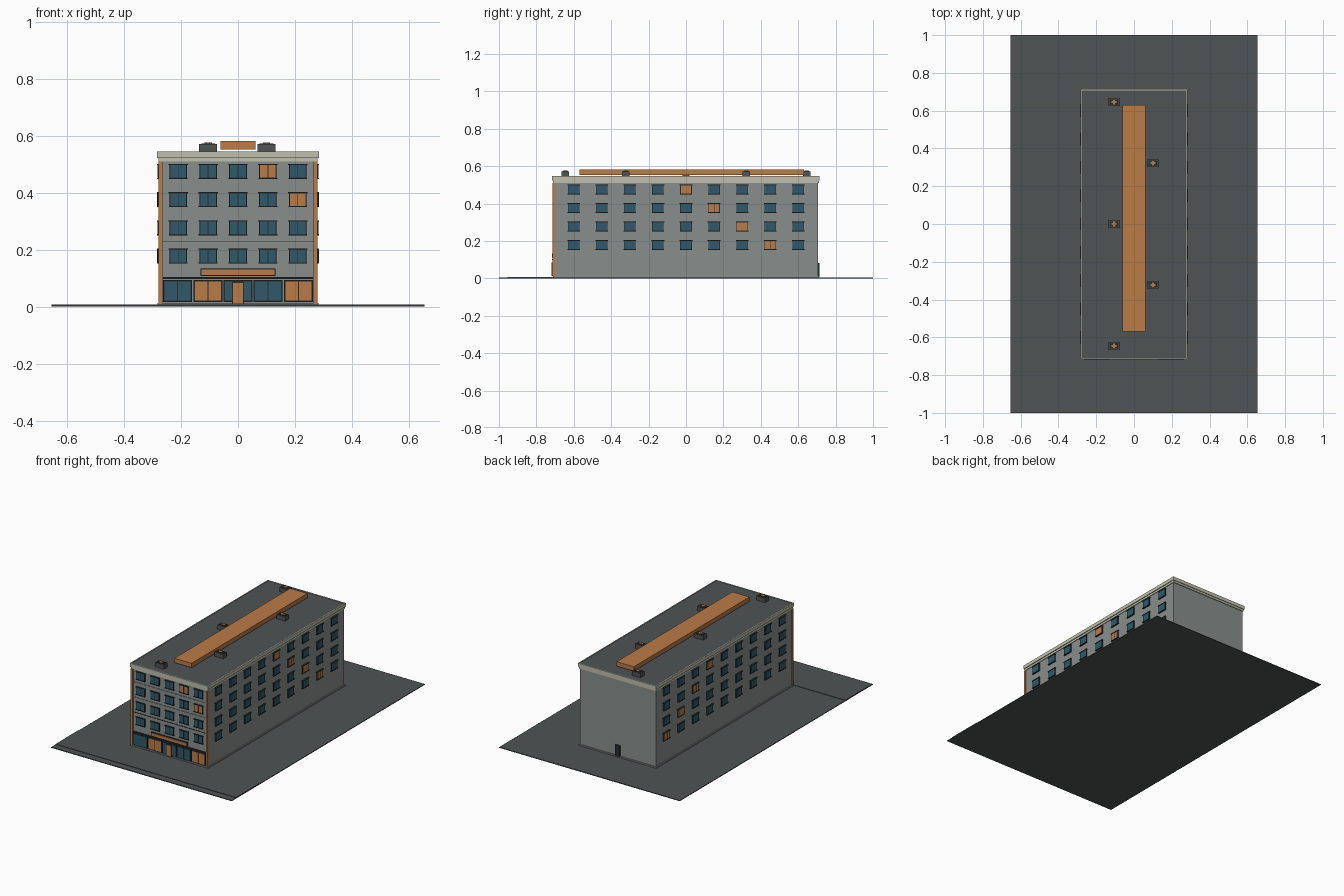
import bpy, bmesh
from mathutils import Matrix, Vector

cube = bpy.data.objects.get("Cube")
if cube:
    bpy.data.objects.remove(cube, do_unlink=True)


def material(name, rgb):
    m = bpy.data.materials.new(name)
    m.use_nodes = True
    m.diffuse_color = (*rgb, 1)
    bsdf = next(n for n in m.node_tree.nodes if n.type == 'BSDF_PRINCIPLED')
    bsdf.inputs["Base Color"].default_value = (*rgb, 1)
    bsdf.inputs["Roughness"].default_value = 0.8
    return m


WALL = material("wall grey", (0.25, 0.275, 0.265))
TRIM = material("pale stone", (0.52, 0.52, 0.43))
ORANGE = material("warm orange", (0.5, 0.2, 0.063))
DARK = material("asphalt grey", (0.08, 0.088, 0.088))
FRAME = material("frame charcoal", (0.02, 0.027, 0.03))
GLASS = material("window blue", (0.03, 0.1, 0.145))

HX, HY = 0.275, 0.705          # half size of the building
GROUND, ROOF = 0.005, 0.543
PITCH = 0.099                  # storey height
ROWS = [0.475 - PITCH * i for i in range(4)]


def boxes(name, mat, spans):
    """One object made of boxes, each given as (x0, x1), (y0, y1), (z0, z1)."""
    bm = bmesh.new()
    for span in spans:
        centre = Vector([(a + b) / 2 for a, b in span])
        size = [abs(b - a) for a, b in span]
        bmesh.ops.create_cube(bm, size=1, matrix=Matrix.Translation(centre) @ Matrix.Diagonal((*size, 1)))
    mesh = bpy.data.meshes.new(name)
    bm.to_mesh(mesh)
    bm.free()
    mesh.materials.append(mat)
    obj = bpy.data.objects.new(name, mesh)
    bpy.context.collection.objects.link(obj)
    return obj


def on_face(face, u, z, w, h, depth):
    """Box standing out of a facade, centred at u along it and z up it."""
    along, up = (u - w / 2, u + w / 2), (z - h / 2, z + h / 2)
    if face in ("left", "right"):
        s = 1 if face == "left" else -1
        return ((s * (HX - 0.005), s * (HX + depth)), along, up)
    s = 1 if face == "back" else -1
    return (along, (s * (HY - 0.005), s * (HY + depth)), up)


# Ground and pavement
boxes("ground_slab", DARK, [((-0.655, 0.655), (-1, 1), (0, GROUND))])
boxes("pavement", DARK, [((-0.655, 0.655), (-0.955, -0.715), (0, 0.008))])

# Building mass, plinth and roof edge
boxes("building_walls", WALL, [((-HX, HX), (-HY, HY), (GROUND, 0.525))])
boxes("plinth", WALL, [((-0.282, 0.282), (-0.711, 0.711), (GROUND, 0.013))])
boxes("cornice", TRIM, [((-0.279, 0.279), (-0.71, 0.71), (0.51, 0.523)),
                        ((-0.284, 0.284), (-0.716, 0.714), (0.523, ROOF - 0.001))])
rim = [((s * 0.278, s * 0.284), (-0.716, 0.714), (0.535, 0.546)) for s in (-1, 1)]
rim += [((-0.284, 0.284), (a, a + 0.006), (0.535, 0.546)) for a in (-0.716, 0.708)]
boxes("parapet_rim", TRIM, rim)
boxes("roof_deck", DARK, [((-0.279, 0.279), (-0.711, 0.709), (0.53, ROOF))])

# Corner pilasters and storey bands on the front
boxes("corner_pilasters", ORANGE,
      [((s * 0.266, s * 0.279), (-0.714, -0.7), (0.012, 0.51)) for s in (-1, 1)])
boxes("storey_bands", WALL,
      [on_face("front", 0, z - PITCH / 2, 0.532, 0.004, 0.003) for z in ROWS[:2]])
boxes("lower_band", FRAME, [on_face("front", 0, 0.228, 0.532, 0.003, 0.003)])

# Upper windows: (facade, positions, lit window column for each row)
facades = [("front", [0.105 * i for i in range(-2, 3)], [3, 4, None, None]),
           ("left", [0.15 * i for i in range(-4, 5)], [4, 5, 6, 7]),
           ("right", [0.15 * i for i in range(-4, 5)], [5, 6, 7, 8])]
for face, columns, lit in facades:
    frames, panes, lit_panes, mullions = [], [], [], []
    for row, z in enumerate(ROWS):
        for col, u in enumerate(columns):
            frames.append(on_face(face, u, z, 0.062, 0.051, 0.006))
            frames.append(on_face(face, u, z + 0.0245, 0.068, 0.004, 0.01))
            frames.append(on_face(face, u, z - 0.0245, 0.066, 0.004, 0.01))
            target = lit_panes if col == lit[row] else panes
            target.append(on_face(face, u, z, 0.055, 0.044, 0.008))
            if face == "front" or (col == lit[row] and row % 2):
                mullions.append(on_face(face, u, z, 0.003, 0.046, 0.0095))
    boxes(face + "_window_frames", FRAME, frames)
    boxes(face + "_window_panes", GLASS, panes)
    boxes(face + "_lit_panes", ORANGE, lit_panes)
    boxes(face + "_window_mullions", FRAME, mullions)

# Shopfront bays
bays = [(-0.212, GLASS), (-0.106, ORANGE), (0, GLASS), (0.106, GLASS), (0.212, ORANGE)]
boxes("shop_frames", FRAME,
      [on_face("front", u, 0.055, 0.102, 0.078, 0.006) for u, _ in bays]
      + [on_face("front", 0, 0.101, 0.532, 0.006, 0.012)])
for mat, name in ((GLASS, "shop_glass"), (ORANGE, "lit_shop_glass")):
    boxes(name, mat, [on_face("front", u + s * 0.0235, 0.055, 0.044, 0.068, 0.008)
                      for u, m in bays if m is mat for s in (-1, 1)])
boxes("front_door_frame", FRAME, [on_face("front", 0, 0.049, 0.042, 0.078, 0.01)])
boxes("front_door", ORANGE, [on_face("front", 0, 0.048, 0.034, 0.072, 0.013)])
boxes("sign_backing", FRAME, [on_face("front", 0, 0.121, 0.264, 0.026, 0.008)])
boxes("sign_board", ORANGE, [on_face("front", 0, 0.121, 0.258, 0.021, 0.012)])

# Back door
boxes("back_door", FRAME, [on_face("back", 0, 0.045, 0.034, 0.075, 0.008)])

# Rooftop beam and ventilation units
boxes("roof_beam", ORANGE, [((-0.062, 0.062), (-0.57, 0.63), (0.553, 0.582))])
units = [(-0.105, 0.645), (0.1, 0.322), (-0.105, 0), (0.1, -0.322), (-0.105, -0.645)]
boxes("vent_units", DARK, [((x - 0.032, x + 0.032), (y - 0.02, y + 0.02), (0.541, 0.571))
                           for x, y in units])
boxes("vent_lids", FRAME, [((x - 0.024, x + 0.024), (y - 0.014, y + 0.014), (0.57, 0.574))
                           for x, y in units])
boxes("vent_fans", ORANGE, [((x - a, x + a), (y - b, y + b), (0.572, 0.576))
                            for x, y in units for a, b in ((0.013, 0.005), (0.005, 0.012))])
